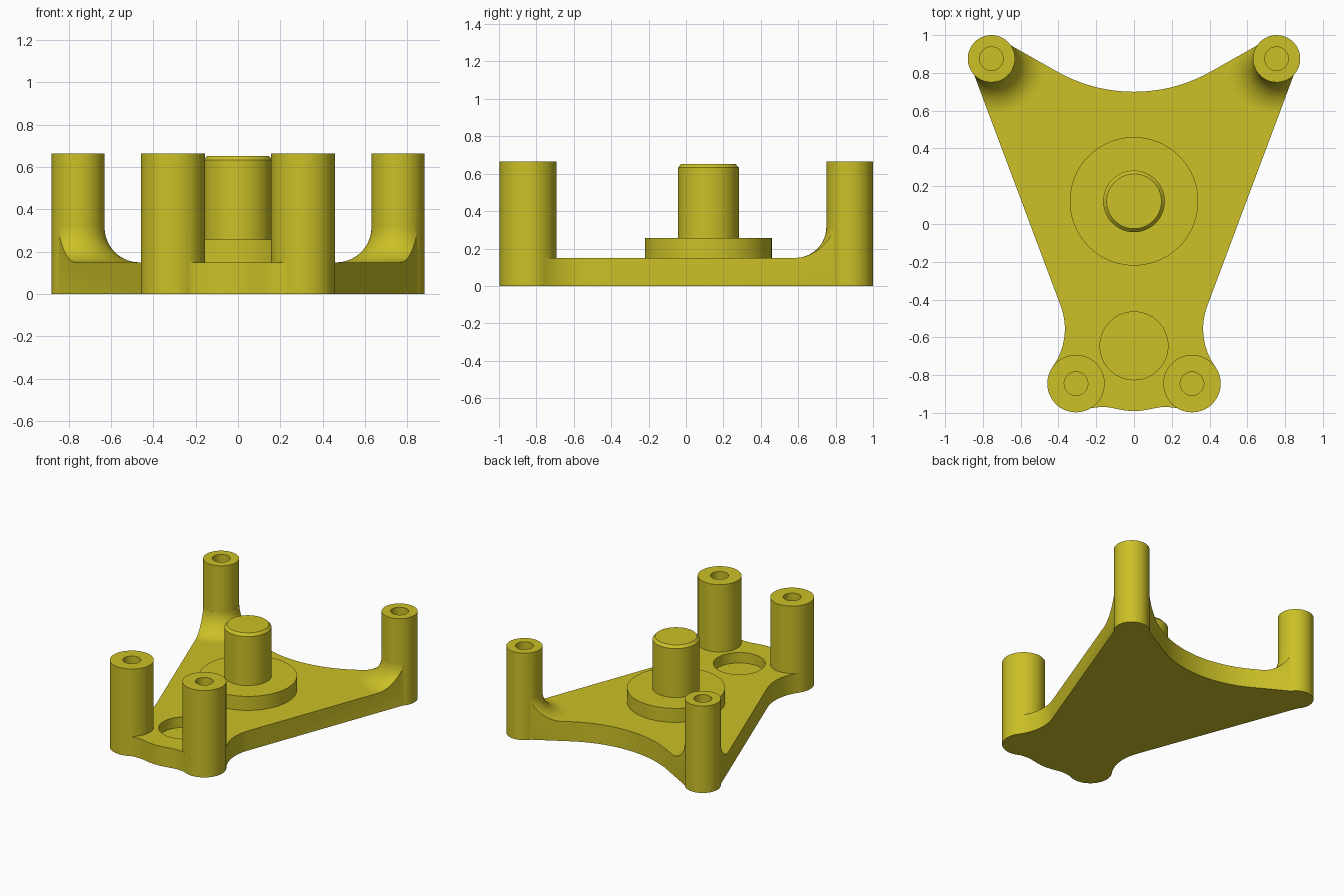
import bpy, bmesh, math

if "Cube" in bpy.data.objects:
    bpy.data.objects.remove(bpy.data.objects["Cube"])

POST_H, PLATE_H = 0.665, 0.15
BACK, FRONT = (0.755, 0.875), (0.307, -0.845)   # post centres, right side

mat = bpy.data.materials.new("mustard_yellow")
mat.diffuse_color = (0.60, 0.53, 0.02, 1)
mat.use_nodes = True
mat.node_tree.nodes["Principled BSDF"].inputs["Base Color"].default_value = mat.diffuse_color


def finish(bm, name):
    bmesh.ops.recalc_face_normals(bm, faces=bm.faces)
    me = bpy.data.meshes.new(name)
    bm.to_mesh(me)
    bm.free()
    me.materials.append(mat)
    ob = bpy.data.objects.new(name, me)
    bpy.context.collection.objects.link(ob)
    return ob


def lathe(name, centre, profile, n=64):
    """Revolve (radius, z) points; radius 0 closes on the axis."""
    bm = bmesh.new()
    rings = []
    for r, z in profile:
        count = n if r > 0 else 1
        rings.append([bm.verts.new((centre[0] + r * math.cos(math.tau * i / n),
                                    centre[1] + r * math.sin(math.tau * i / n), z))
                      for i in range(count)])
    for a, b in zip(rings, rings[1:]):
        for i in range(n):
            j = (i + 1) % n
            quad = [a[i % len(a)], a[j % len(a)], b[j % len(b)], b[i % len(b)]]
            bm.faces.new(list(dict.fromkeys(quad)))
    return finish(bm, name)


def prism(name, outline, z0, z1):
    bm = bmesh.new()
    face = bm.faces.new([bm.verts.new((x, y, z0)) for x, y in outline])
    new = bmesh.ops.extrude_face_region(bm, geom=[face])["geom"]
    top = [v for v in new if isinstance(v, bmesh.types.BMVert)]
    bmesh.ops.translate(bm, verts=top, vec=(0, 0, z1 - z0))
    return finish(bm, name)


def combine(target, other, operation):
    mod = target.modifiers.new("combine", 'BOOLEAN')
    mod.operation, mod.solver, mod.object = operation, 'EXACT', other
    bpy.context.view_layer.objects.active = target
    bpy.ops.object.modifier_apply(modifier=mod.name)
    bpy.data.objects.remove(other)


def arc(cx, cy, r, a0, a1, n):
    angles = [math.radians(a0 + (a1 - a0) * i / n) for i in range(n + 1)]
    return [(cx + r * math.cos(a), cy + r * math.sin(a)) for a in angles]


# Plate outline: right half from front centre to back centre, then mirrored
half = [(0, -0.99), (0.03, -0.989), (0.06, -0.985), (0.09, -0.979), (0.12, -0.973),
        (0.15, -0.969), (0.18, -0.969), (0.21, -0.972), (0.24, -0.977), FRONT]
half += arc(0.711, -0.555, 0.345, 215.7, 159.6, 16)    # waist curve
half += [(0.85, 0.80), BACK, (0.66, 0.95)]
half += arc(0, 1.528, 0.828, -60.3, -90, 16)           # back scoop
half[-1] = (0, 0.70)
outline = half + [(-x, y) for x, y in half[-2:0:-1]]

# Plate with flared fillets at the back posts, trimmed to the outline
body = prism("mounting_bracket", outline, 0, 0.45)
mold = prism("mold", [(-2, -2), (2, -2), (2, 2), (-2, 2)], -0.2, PLATE_H)
R = 0.165
flare = [(0, 0.05), (0.125 + R, 0.05)]
flare += [(r, z) for r, z in arc(0.125 + R, PLATE_H + R, R, 270, 182, 14)]
flare += [(0.11, PLATE_H + R), (0, PLATE_H + R)]
for s in (-1, 1):
    combine(mold, lathe("flare", (s * BACK[0], BACK[1]), flare), 'UNION')
combine(body, mold, 'INTERSECT')

# Four posts with blind screw holes
for (x, y), r in ((BACK, 0.125), (FRONT, 0.152)):
    for s in (-1, 1):
        post = lathe("post", (s * x, y), [
            (0, 0), (r, 0), (r, POST_H), (0.0625, POST_H),
            (0.0625, POST_H - 0.2), (0, POST_H - 0.2)])
        combine(body, post, 'UNION')

# Round hub with chamfered spindle
hub = lathe("hub", (0, 0.12), [
    (0, 0.08), (0.34, 0.08), (0.34, 0.257), (0.163, 0.257),
    (0.163, 0.632), (0.145, 0.652), (0, 0.652)], 80)
combine(body, hub, 'UNION')

# Shallow round pocket near the front
pocket = lathe("pocket", (0, -0.645), [(0, 0.07), (0.18, 0.07), (0.18, 0.3), (0, 0.3)])
combine(body, pocket, 'DIFFERENCE')

bpy.ops.object.select_all(action='DESELECT')
body.select_set(True)
bpy.context.view_layer.objects.active = body
bpy.ops.object.shade_smooth_by_angle(angle=math.radians(25))
